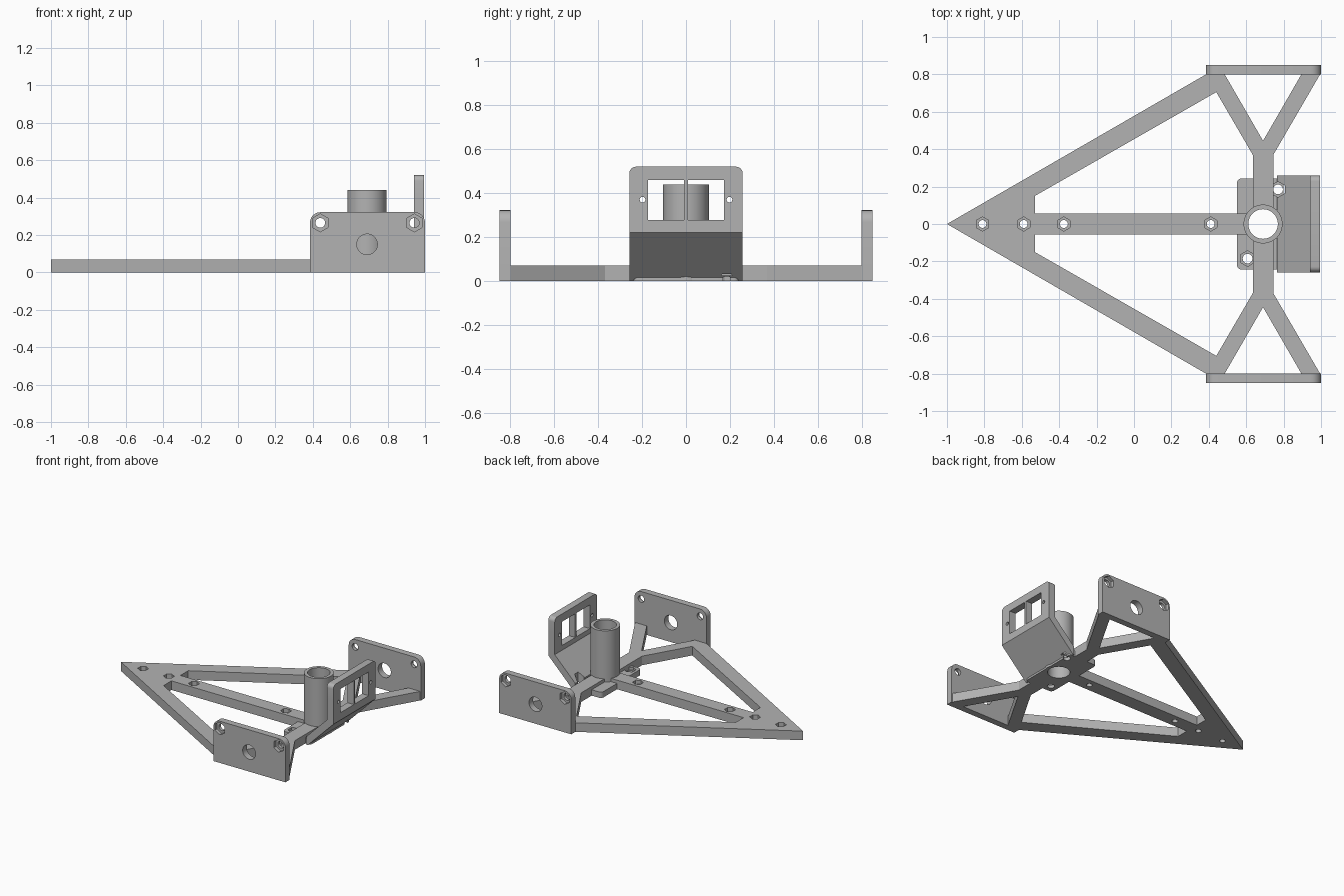
import bpy, bmesh, math
from mathutils import Vector

cube = bpy.data.objects.get("Cube")
if cube:
    bpy.data.objects.remove(cube, do_unlink=True)

grey = bpy.data.materials.new("plain grey")
grey.use_nodes = True
grey.diffuse_color = (0.45, 0.45, 0.45, 1)
grey.node_tree.nodes["Principled BSDF"].inputs["Base Color"].default_value = grey.diffuse_color

# Where outline coordinates (u, v) and the extrusion w go
PLANES = {"XY": lambda u, v, w: (u, v, w),
          "XZ": lambda u, v, w: (u, w, v),
          "YZ": lambda u, v, w: (w, u, v)}


def prism(name, outline, lo, hi, plane="XY", rounded=(), radius=0.0):
    """Extrude an outline from lo to hi, rounding the listed corners."""
    place = PLANES[plane]
    bm = bmesh.new()
    low = [bm.verts.new(place(u, v, lo)) for u, v in outline]
    high = [bm.verts.new(place(u, v, hi)) for u, v in outline]
    bm.faces.new(low)
    bm.faces.new(high)
    n = len(outline)
    for i in range(n):
        j = (i + 1) % n
        bm.faces.new((low[i], low[j], high[j], high[i]))
    bmesh.ops.recalc_face_normals(bm, faces=bm.faces)
    if rounded:
        edges = [bm.edges.get((low[i], high[i])) for i in rounded]
        bmesh.ops.bevel(bm, geom=edges, offset=radius, segments=6,
                        profile=0.5, affect="EDGES")
    mesh = bpy.data.meshes.new(name)
    bm.to_mesh(mesh)
    bm.free()
    mesh.materials.append(grey)
    obj = bpy.data.objects.new(name, mesh)
    bpy.context.collection.objects.link(obj)
    return obj


def rect(u0, u1, v0, v1):
    return [(u0, v0), (u1, v0), (u1, v1), (u0, v1)]


def disc(u, v, r, sides=40):
    """Regular outline with a corner pointing along v."""
    steps = [math.tau * i / sides for i in range(sides)]
    return [(u + r * math.sin(a), v + r * math.cos(a)) for a in steps]


def cut(obj, outline, lo, hi, plane="XY"):
    """Remove a prism from a part."""
    cutter = prism("cutter", outline, lo, hi, plane)
    cutter.hide_render = True
    mod = obj.modifiers.new("cut", "BOOLEAN")
    mod.operation, mod.solver, mod.object = "DIFFERENCE", "EXACT", cutter
    bpy.ops.object.select_all(action="DESELECT")
    bpy.context.view_layer.objects.active = obj
    obj.select_set(True)
    bpy.ops.object.modifier_apply(modifier=mod.name)
    bpy.data.objects.remove(cutter, do_unlink=True)


CX = 0.69          # axis of the central tube
THICK = 0.07       # frame thickness

# Flat triangular frame with forked arms
half = [(-1, 0), (0.385, 0.8), (0.485, 0.8), (CX, 0.445), (0.895, 0.8),
        (0.995, 0.8), (0.745, 0.37)]
outline = half + [(x, -y) for x, y in reversed(half[1:])]
frame = prism("frame", outline, 0, THICK)
opening = [(-0.53, 0.055), (-0.53, 0.15), (0.44, 0.705), (0.635, 0.37), (0.635, 0.055)]
for s in (1, -1):
    cut(frame, [(x, s * y) for x, y in opening], -1, 1)

# Thin mounting plate below the tube
mount = prism("mounting_plate", rect(0.55, 0.79, -0.243, 0.243), 0, 0.045,
              rounded=range(4), radius=0.025)

# Sloped bracket carrying an upright panel
profile = [(0.765, 0), (0.775, 0), (0.995, 0.22), (0.995, 0.4),
           (0.94, 0.4), (0.94, 0.24), (0.765, 0.065)]
bracket = prism("sloped_bracket", profile, -0.258, 0.258, "XZ")
panel = prism("upright_panel", rect(-0.258, 0.258, 0.4, 0.52), 0.94, 0.995, "YZ",
              rounded=(2, 3), radius=0.03)
for part in (bracket, panel):
    for s in (1, -1):
        u0, u1 = sorted((s * 0.008, s * 0.172))
        cut(part, rect(u0, u1, 0.277, 0.46), 0.9, 1.1, "YZ")
for s in (1, -1):
    cut(bracket, disc(s * 0.198, 0.37, 0.013, 20), 0.9, 1.1, "YZ")

# Central tube, with its bore continued through the parts it meets
tube = prism("central_tube", disc(CX, 0, 0.104, 64), 0, 0.44)
for part in (tube, frame, mount, bracket):
    cut(part, disc(CX, 0, 0.079, 64), -1, 1)

# Bolt holes with hexagonal nut pockets, along the beam and beside the tube
for x in (-0.81, -0.59, -0.375, 0.41):
    cut(frame, disc(x, 0, 0.021, 24), -1, 1)
    cut(frame, disc(x, 0, 0.038, 6), 0.04, 1)
for x, y in ((0.77, 0.185), (0.607, -0.185)):
    for part in (mount, bracket) if x > CX else (mount,):
        cut(part, disc(x, y, 0.026, 24), -1, 1)
        cut(part, disc(x, y, 0.042, 6), 0.025, 1)

# Side plates with a centre hole and two nut pockets on the outer face
for s, name in ((1, "left_side_plate"), (-1, "right_side_plate")):
    lo, hi = sorted((s * 0.8, s * 0.85))
    plate = prism(name, rect(0.385, 1, 0, 0.322), lo, hi, "XZ",
                  rounded=(2, 3), radius=0.055)
    cut(plate, disc(CX, 0.15, 0.055), lo - 1, hi + 1, "XZ")
    pocket = sorted((s * 0.825, s))
    for x in (0.44, 0.943):
        cut(plate, disc(x, 0.265, 0.026, 24), lo - 1, hi + 1, "XZ")
        cut(plate, disc(x, 0.265, 0.048, 6), *pocket, "XZ")

# Smooth the round walls and keep every edge sharp
bpy.ops.object.select_all(action="DESELECT")
for obj in bpy.context.collection.objects:
    if obj.type == "MESH" and grey.name in obj.data.materials:
        obj.select_set(True)
        bpy.context.view_layer.objects.active = obj
bpy.ops.object.shade_smooth_by_angle(angle=math.radians(28))
